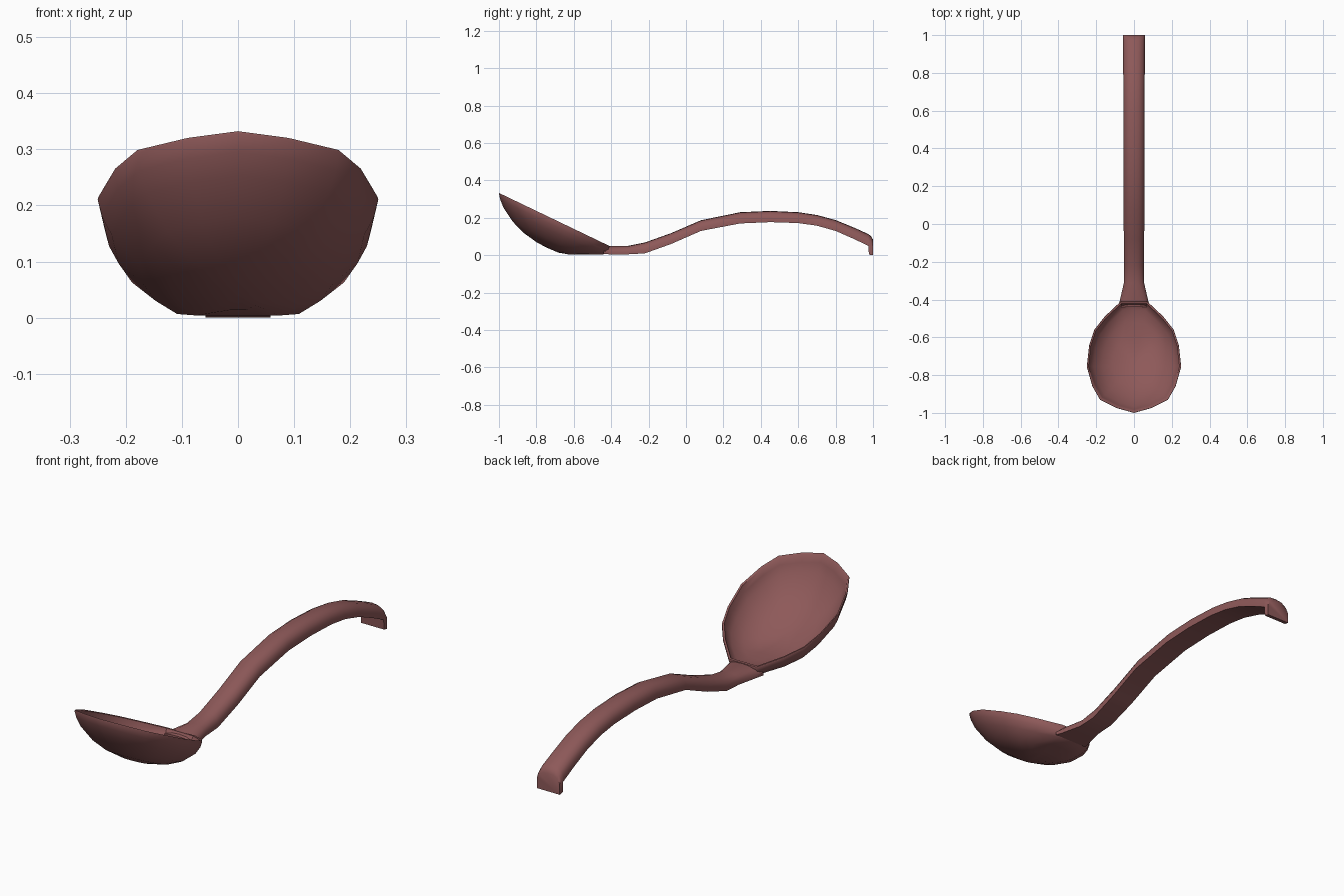
import bpy, bmesh, math

if "Cube" in bpy.data.objects:
    bpy.data.objects.remove(bpy.data.objects["Cube"])

mat = bpy.data.materials.new("brown_plastic")
mat.diffuse_color = (0.27, 0.1, 0.1, 1)
mat.use_nodes = True
mat.node_tree.nodes["Principled BSDF"].inputs["Base Color"].default_value = mat.diffuse_color


def loft(name, rings, cap_first, cap_last):
    """Skin closed rings of equal size, in order."""
    bm = bmesh.new()
    vs = [[bm.verts.new(p) for p in ring] for ring in rings]
    n = len(vs[0])
    for a, b in zip(vs, vs[1:]):
        for i in range(n):
            j = (i + 1) % n
            bm.faces.new((a[i], a[j], b[j], b[i]))
    for ring, cap in ((vs[0], cap_first), (vs[-1], cap_last)):
        if cap == "flat":
            bm.faces.new(ring)
        elif cap == "point":
            bmesh.ops.pointmerge(bm, verts=ring, merge_co=sum((v.co for v in ring), ring[0].co * 0) / n)
    bmesh.ops.recalc_face_normals(bm, faces=bm.faces)
    me = bpy.data.meshes.new(name)
    bm.to_mesh(me)
    bm.free()
    ob = bpy.data.objects.new(name, me)
    bpy.context.collection.objects.link(ob)
    me.materials.append(mat)
    bpy.ops.object.select_all(action='DESELECT')
    ob.select_set(True)
    bpy.context.view_layer.objects.active = ob
    bpy.ops.object.shade_smooth_by_angle(angle=math.radians(40))
    return ob


# Bowl: tilted rim outline shrunk toward the deepest point, outside then inside
half = [(0.09, -0.975), (0.18, -0.93), (0.22, -0.86), (0.25, -0.755), (0.237, -0.64),
        (0.21, -0.56), (0.155, -0.49), (0.07, -0.41)]
rim = [(0, -1)] + half + [(0, -0.41)] + [(-x, y) for x, y in reversed(half)]
CY, DEPTH = -0.75, 0.17


def bowl_ring(s, d, floor):
    ring = []
    for x, y in rim:
        yy = CY + s * (y - CY)
        plane = 0.333 - 0.48 * (yy + 1)
        ring.append((x * s, yy, max(plane - d * DEPTH, floor)))
    return ring


outer = [(0.02, 1.0), (0.2, 0.98), (0.48, 0.88), (0.7, 0.7), (0.9, 0.4), (0.97, 0.2), (1, 0.03), (0.995, 0)]
inner = [(0.965, 0.02), (0.93, 0.18), (0.86, 0.36), (0.68, 0.62), (0.46, 0.78), (0.2, 0.87), (0.02, 0.89)]
loft("bowl", [bowl_ring(s, d, 0.004) for s, d in outer] +
     [bowl_ring(s, d, 0.022) for s, d in inner], "point", "point")

# Handle: flat underside, crowned top, ending in a down-turned lip
# (y, top z, bottom z, half width)
stations = [
    (-0.44, 0.040, 0.006, 0.085), (-0.405, 0.050, 0.005, 0.075), (-0.31, 0.050, 0.005, 0.053),
    (-0.22, 0.068, 0.010, 0.052), (-0.08, 0.118, 0.060, 0.054), (0.08, 0.187, 0.130, 0.055),
    (0.29, 0.230, 0.170, 0.055), (0.45, 0.237, 0.177, 0.056), (0.60, 0.230, 0.172, 0.056),
    (0.70, 0.215, 0.158, 0.056), (0.80, 0.188, 0.130, 0.057), (0.90, 0.147, 0.086, 0.057),
    (0.975, 0.113, 0.050, 0.058), (0.978, 0.111, 0.004, 0.058), (0.99, 0.100, 0.001, 0.058),
    (1.0, 0.083, 0.0, 0.058)]


def handle_ring(y, t, b, w):
    c = min(0.034, 0.6 * (t - b))
    side = [(w, b), (w, t - c), (0.8 * w, t - 0.4 * c), (0.45 * w, t - 0.08 * c)]
    pts = side + [(0, t)] + [(-x, z) for x, z in reversed(side)]
    return [(x, y, z) for x, z in pts]


loft("handle", [handle_ring(*s) for s in stations], "flat", "flat")
